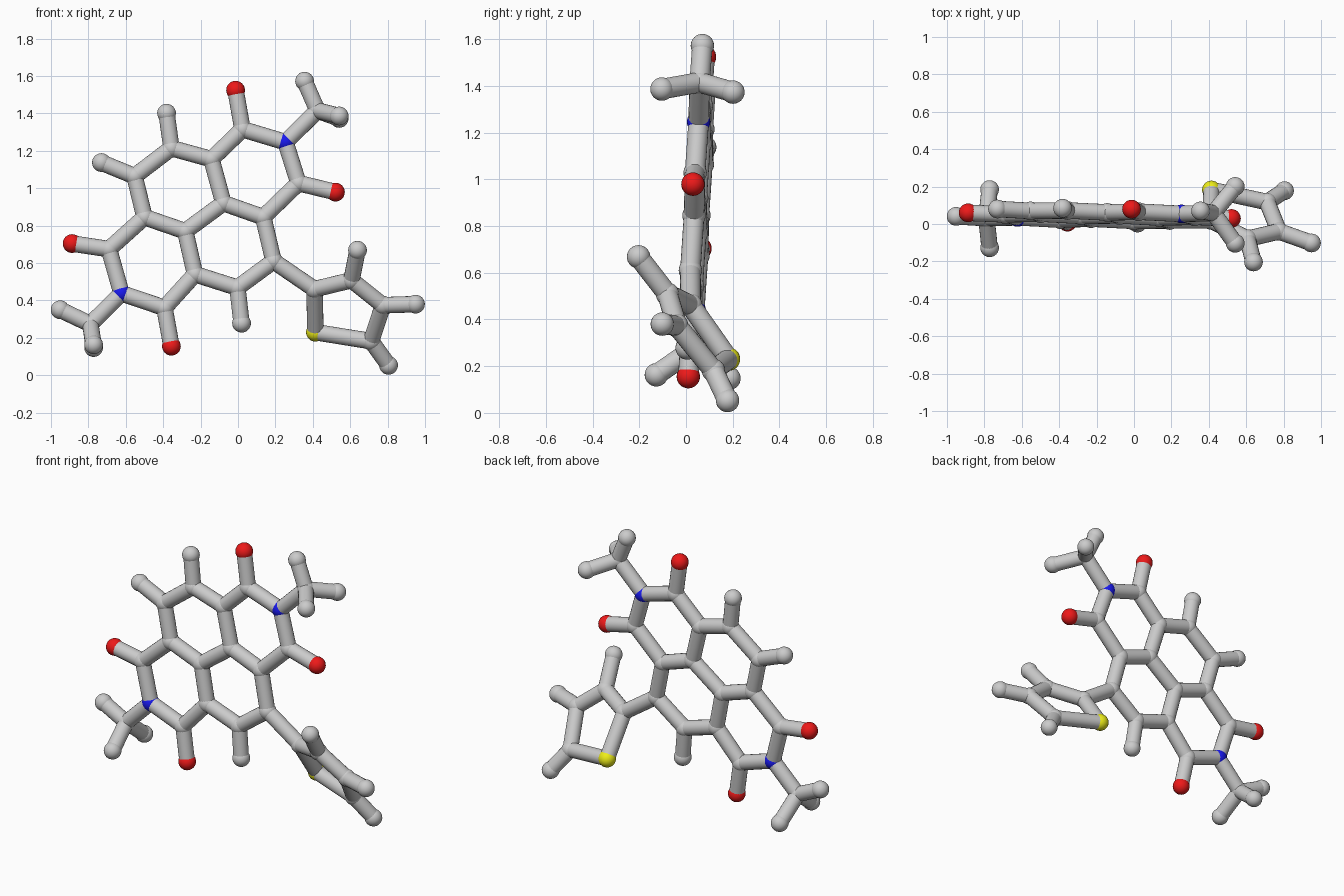
import bpy, bmesh
from mathutils import Vector, Matrix

if "Cube" in bpy.data.objects:
    bpy.data.objects.remove(bpy.data.objects["Cube"])

BALL, ROD = 0.05, 0.044


def core(x, z):
    """Point on the slightly tilted plane of the fused rings."""
    return Vector((x, -0.011 - 0.033 * x + 0.059 * z, z))


def side(x, z):
    """Point on the twisted plane of the five-sided ring."""
    return Vector((x, 0.482 - 0.331 * x - 0.709 * z, z))


# Joint positions, named by element letter and number
P = {
    # upper imide ring and fused core
    "C1": core(0.024, 1.315), "N1": core(0.254, 1.246), "C2": core(0.323, 1.027),
    "C3": core(-0.142, 1.155), "C4": core(-0.356, 1.214), "C5": core(-0.553, 1.064),
    "C6": core(-0.5, 0.845), "C7": core(-0.282, 0.77), "C8": core(-0.078, 0.92),
    "C9": core(0.135, 0.845), "C10": core(0.19, 0.61), "C11": core(-0.003, 0.468),
    "C12": core(-0.23, 0.54), "C13": core(-0.69, 0.674), "N2": core(-0.623, 0.438),
    "C14": core(-0.393, 0.36),
    # core end balls
    "O1": core(-0.013, 1.524), "O2": core(0.521, 0.979), "O3": core(-0.887, 0.704),
    "O4": core(-0.356, 0.155), "H4": core(-0.382, 1.401), "H5": core(-0.73, 1.137),
    "H11": core(0.019, 0.278),
    # methyl arms
    "C20": core(0.425, 1.415), "H20": core(0.356, 1.572),
    "H21": Vector((0.541, -0.103, 1.386)), "H22": Vector((0.541, 0.201, 1.373)),
    "C21": core(-0.789, 0.273), "H23": core(-0.951, 0.35),
    "H24": Vector((-0.772, -0.127, 0.163)), "H25": Vector((-0.772, 0.184, 0.148)),
    # five-sided ring
    "C15": side(0.409, 0.46), "C16": side(0.607, 0.508), "C17": side(0.775, 0.374),
    "C18": side(0.712, 0.182), "S1": side(0.414, 0.23), "H16": side(0.639, 0.668),
    "H17": side(0.949, 0.38), "H18": side(0.805, 0.053),
}

# Rod chains for each part
RODS = {
    "fused_ring_rods": ["C3 C4 C5 C6 C7 C8 C3", "C8 C9 C10 C11 C12 C7",
                        "C3 C1 N1 C2 C9", "C6 C13 N2 C14 C12"],
    "outer_rods": ["C1 O1", "C2 O2", "C13 O3", "C14 O4", "C4 H4", "C5 H5", "C11 H11"],
    "upper_methyl_rods": ["N1 C20 H20", "H21 C20 H22"],
    "lower_methyl_rods": ["N2 C21 H23", "H24 C21 H25"],
    "five_ring_rods": ["C10 C15 C16 C17 C18 S1 C15", "C16 H16", "C17 H17", "C18 H18"],
}


def finish(bm, name, color=None):
    mesh = bpy.data.meshes.new(name)
    bm.to_mesh(mesh)
    bm.free()
    ob = bpy.data.objects.new(name, mesh)
    bpy.context.collection.objects.link(ob)
    if color:
        mat = bpy.data.materials.new(name + "_color")
        mat.diffuse_color = color
        mat.use_nodes = True
        mat.node_tree.nodes["Principled BSDF"].inputs["Base Color"].default_value = mat.diffuse_color
        mesh.materials.append(mat)
    bpy.ops.object.select_all(action='DESELECT')
    ob.select_set(True)
    bpy.context.view_layer.objects.active = ob
    bpy.ops.object.shade_smooth_by_angle()


def add_rod(bm, a, b):
    d = b - a
    m = Matrix.Translation((a + b) / 2) @ d.to_track_quat('Z', 'Y').to_matrix().to_4x4()
    bmesh.ops.create_cone(bm, cap_ends=True, segments=20, radius1=ROD, radius2=ROD,
                          depth=d.length, matrix=m)


# Rods
for name, chains in RODS.items():
    bm = bmesh.new()
    for chain in chains:
        keys = chain.split()
        for a, b in zip(keys, keys[1:]):
            add_rod(bm, P[a], P[b])
    finish(bm, name)

# Balls, one object per element colour
for letter, name, color in [("C", "joint_balls", None), ("H", "end_balls", None),
                            ("O", "red_balls", (0.85, 0.01, 0.01, 1)),
                            ("N", "blue_balls", (0.01, 0.01, 0.85, 1)),
                            ("S", "yellow_ball", (0.85, 0.85, 0.01, 1))]:
    bm = bmesh.new()
    for key, p in P.items():
        if key[0] == letter:
            bmesh.ops.create_uvsphere(bm, u_segments=24, v_segments=16, radius=BALL,
                                      matrix=Matrix.Translation(p))
    finish(bm, name, color)
